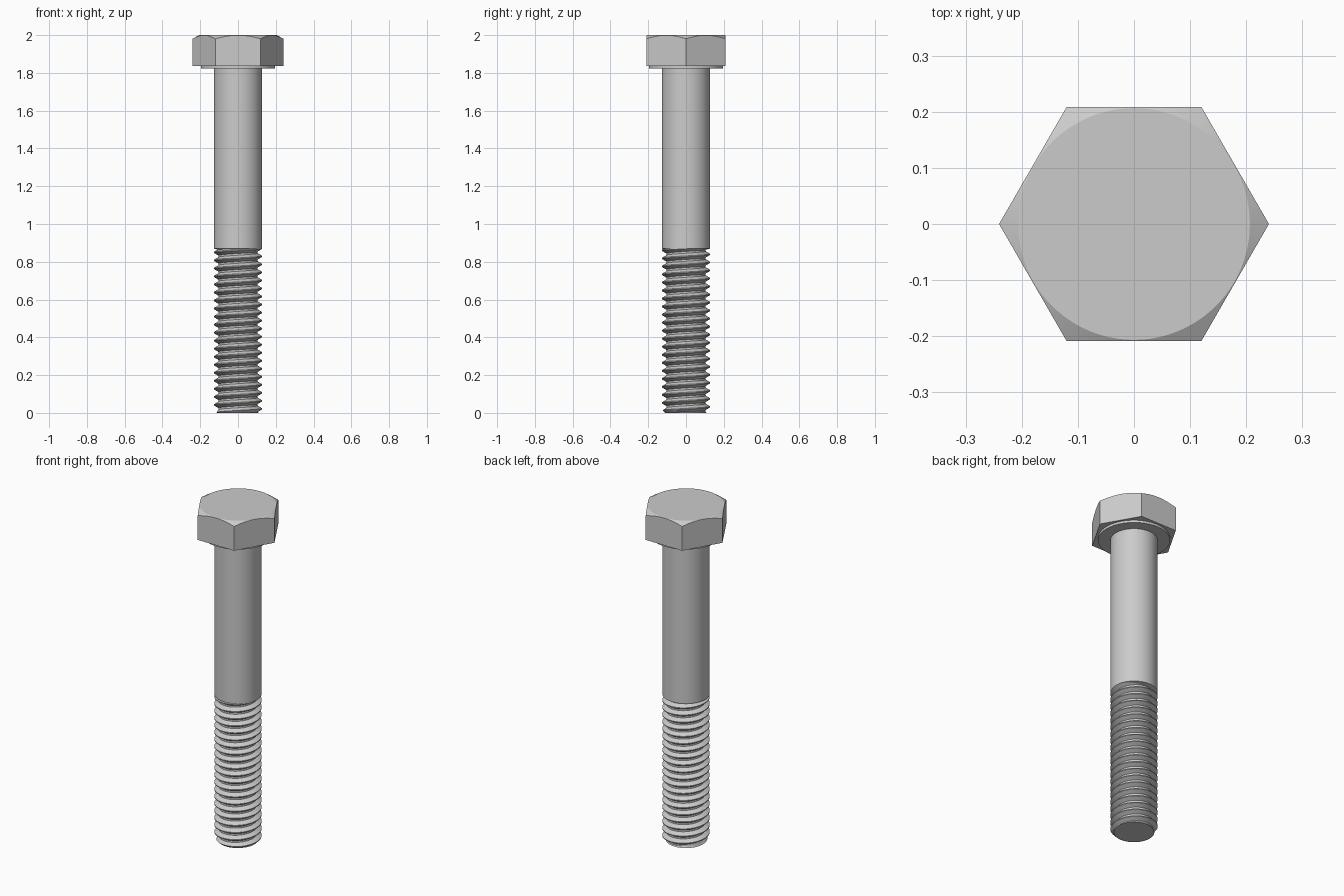
import bpy, math

if "Cube" in bpy.data.objects:
    bpy.data.objects.remove(bpy.data.objects["Cube"])

N = 96
R, ROOT, PITCH = 0.128, 0.104, 0.0425
Z_THREAD, Z_WASHER, Z_HEAD, Z_TOP = 0.87, 1.822, 1.836, 2.0


def ring_solid(name, rings, ngon_sides=True, angle=30):
    """Skin a stack of rings (each N points) and cap both ends."""
    verts = [p for ring in rings for p in ring]
    faces = [(k * N + i, k * N + (i + 1) % N, (k + 1) * N + (i + 1) % N, (k + 1) * N + i)
             for k in range(len(rings) - 1) for i in range(N)]
    top = (len(rings) - 1) * N
    faces += [tuple(reversed(range(N))), tuple(range(top, top + N))]
    mesh = bpy.data.meshes.new(name)
    mesh.from_pydata(verts, [], faces)
    ob = bpy.data.objects.new(name, mesh)
    bpy.context.collection.objects.link(ob)
    bpy.ops.object.select_all(action='DESELECT')
    ob.select_set(True)
    bpy.context.view_layer.objects.active = ob
    bpy.ops.object.shade_smooth_by_angle(angle=math.radians(angle))
    return ob


def polar(r, i, z):
    a = 2 * math.pi * i / N
    return (r * math.cos(a), r * math.sin(a), z)


def lathe(name, profile):
    return ring_solid(name, [[polar(r, i, z) for i in range(N)] for r, z in profile])


# Hexagonal head with a conical chamfer round the top
def hex_radius(i):
    a = (2 * math.pi * i / N) % (math.pi / 3) - math.pi / 6
    return 0.2083 / math.cos(a)


CH = 0.2065
ring_solid("hex_head", [
    [polar(hex_radius(i), i, Z_HEAD) for i in range(N)],
    [polar(hex_radius(i), i, Z_TOP - (hex_radius(i) - CH) * math.tan(math.pi / 6)) for i in range(N)],
    [polar(CH, i, Z_TOP) for i in range(N)]], angle=12)

# Washer face under the head, and the plain shank
lathe("washer_face", [(0.195, Z_WASHER), (0.195, Z_HEAD + 0.002)])
lathe("shank", [(ROOT, Z_THREAD - 0.006), (R, Z_THREAD), (R, Z_WASHER + 0.002)])


# Right-handed helical thread: flat crest, sloping flanks, flat root
def thread_radius(phase):
    d = abs(phase % 1.0 - 0.5) * 2          # 0 at crest, 1 at root
    t = min(max((d - 0.12) / 0.66, 0), 1)
    return R + (ROOT - R) * t


def thread_point(i, turn):
    z = min(max((turn + i / N) * PITCH, 0), Z_THREAD)
    r = thread_radius(z / PITCH - i / N)
    return polar(min(r, ROOT + 0.006 + z), i, z)


# Each coil is skinned along the helix, joining the ring end to the next coil
KEYS = (0.11, 0.44, 0.56, 0.89)
turns = [k + p for k in range(-2, int(Z_THREAD / PITCH) + 2) for p in KEYS]
verts = [thread_point(i, t) for t in turns for i in range(N)]
M = len(KEYS)
faces = []
for k in range(len(turns) - 1):
    for i in range(N):
        a, b = k * N + i, (k + 1) * N + i
        if i < N - 1:
            faces.append((a, a + 1, b + 1, b))
        elif k + 1 + M < len(turns):
            faces.append((a, (k + M) * N, (k + 1 + M) * N, b))
mesh = bpy.data.meshes.new("thread")
mesh.from_pydata(verts, [], faces)
thread = bpy.data.objects.new("thread", mesh)
bpy.context.collection.objects.link(thread)
bpy.ops.object.select_all(action='DESELECT')
thread.select_set(True)
bpy.context.view_layer.objects.active = thread
bpy.ops.object.mode_set(mode='EDIT')
bpy.ops.mesh.select_all(action='SELECT')
bpy.ops.mesh.remove_doubles(threshold=0.00001)
bpy.ops.mesh.dissolve_degenerate(threshold=0.00001)
bpy.ops.object.mode_set(mode='OBJECT')
bpy.ops.object.shade_smooth_by_angle(angle=math.radians(30))

# Solid core closing the tip
lathe("core_tip", [(ROOT + 0.005, 0), (ROOT - 0.001, 0.006), (ROOT - 0.001, Z_THREAD)])
